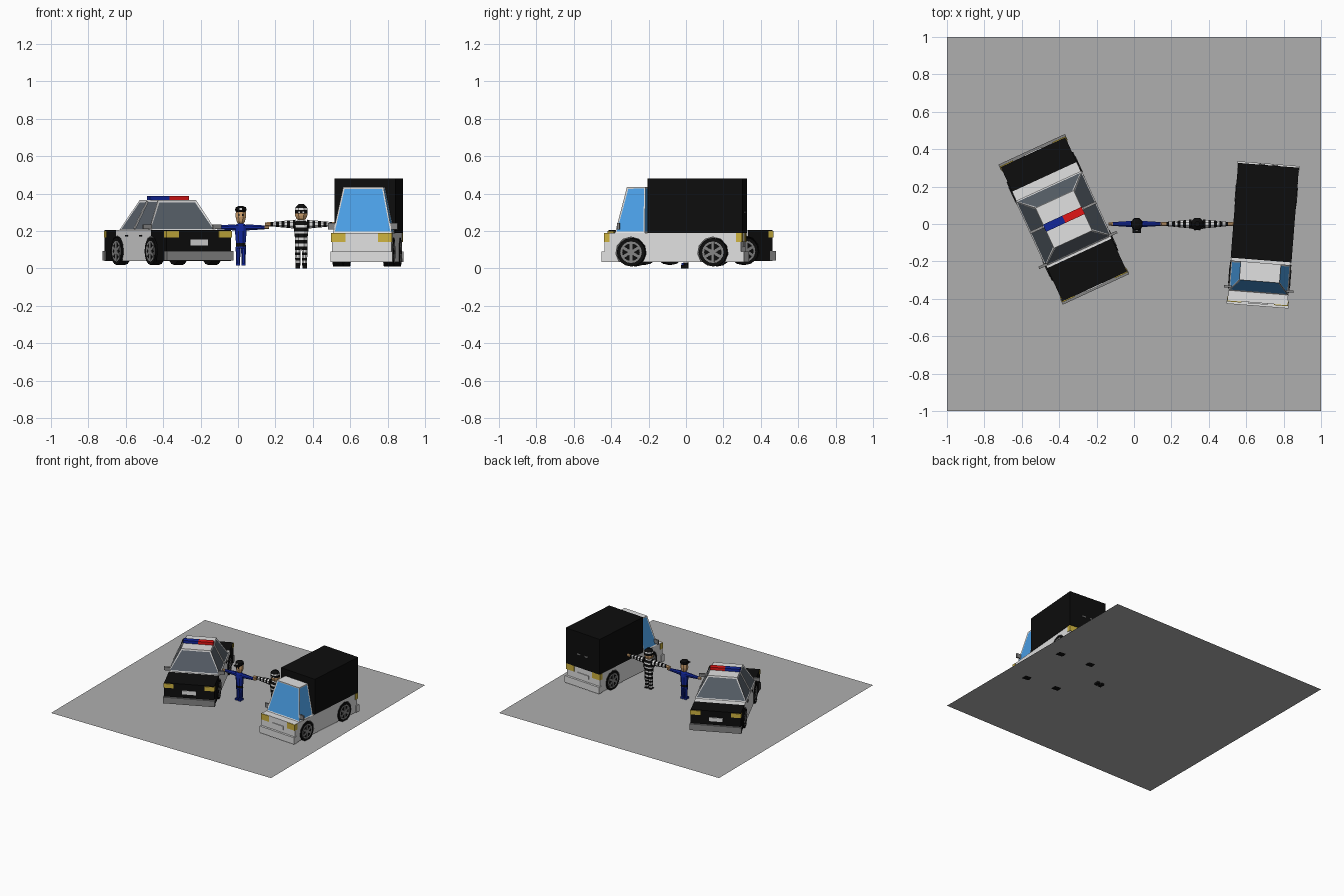
import bpy, bmesh, math
from mathutils import Matrix, Vector

if "Cube" in bpy.data.objects:
    bpy.data.objects.remove(bpy.data.objects["Cube"])

COLOURS = {
    "ground_grey": (0.43, 0.43, 0.43), "white": (0.75, 0.75, 0.75), "black": (0.004, 0.004, 0.004),
    "trim_grey": (0.23, 0.23, 0.23), "lamp_yellow": (0.62, 0.45, 0.05), "blue": (0.006, 0.02, 0.33),
    "red": (0.75, 0.008, 0.008), "glass_blue": (0.07, 0.35, 0.8), "glass_grey": (0.1, 0.12, 0.145),
    "skin": (0.65, 0.37, 0.16)}
MATS = {}
for n, c in COLOURS.items():
    MATS[n] = bpy.data.materials.new(n)
    MATS[n].diffuse_color = (*c, 1)
I = Matrix.Identity(4)


def finish(bm, name, mats, M=I):
    bmesh.ops.recalc_face_normals(bm, faces=bm.faces)
    me = bpy.data.meshes.new(name)
    bm.to_mesh(me)
    bm.free()
    for m in mats:
        me.materials.append(MATS[m])
    me.transform(M)
    ob = bpy.data.objects.new(name, me)
    bpy.context.collection.objects.link(ob)
    return ob


def box(name, c, s, mat, M=I):
    bm = bmesh.new()
    bmesh.ops.create_cube(bm, size=1, matrix=Matrix.Translation(c) @ Matrix.Diagonal((*s, 1)))
    return finish(bm, name, [mat], M)


def cabin(name, base, top, z0, z1, glass, M, frame=0.014):
    """Tapered cabin; base/top = (half width, front y, back y); inset windows."""
    bm = bmesh.new()
    rings = []
    for (w, f, b), z in ((base, z0), (top, z1)):
        rings.append([bm.verts.new(p) for p in ((-w, f, z), (w, f, z), (w, b, z), (-w, b, z))])
    lo, hi = rings
    sides = [bm.faces.new((lo[i], lo[(i + 1) % 4], hi[(i + 1) % 4], hi[i])) for i in range(4)]
    bm.faces.new(hi)
    bm.faces.new(lo)
    bmesh.ops.recalc_face_normals(bm, faces=bm.faces)
    bmesh.ops.inset_individual(bm, faces=sides, thickness=frame, depth=-0.003)
    for f in sides:
        f.material_index = 1
    return finish(bm, name, ["white", glass], M)


def chassis(name, y0, y1, hw, z0, z1, axles, zc, r, mats, split, M):
    """Side profile with wheel arches, extruded across the width."""
    pts = [(y0, z1), (y0, z0)]
    s0 = math.asin((zc - z0) / r)
    for a in axles:
        for i in range(9):
            t = math.pi + s0 - (math.pi + 2 * s0) * i / 8
            pts.append((a + r * math.cos(t), zc + r * math.sin(t)))
    pts += [(y1, z0), (y1, z1)]
    bm = bmesh.new()
    f = bm.faces.new([bm.verts.new((-hw, y, z)) for y, z in pts])
    ext = bmesh.ops.extrude_face_region(bm, geom=[f])["geom"]
    bmesh.ops.translate(bm, vec=(2 * hw, 0, 0), verts=[v for v in ext if isinstance(v, bmesh.types.BMVert)])
    if not any(abs(g.calc_center_median().x + hw) < 1e-4 for g in bm.faces):
        bm.faces.new([v for v in bm.verts if v.co.x < 0])
    if split:
        for y in split:
            bmesh.ops.bisect_plane(bm, geom=bm.verts[:] + bm.edges[:] + bm.faces[:],
                                   plane_co=(0, y, 0), plane_no=(0, 1, 0))
        for g in bm.faces:
            if split[0] < g.calc_center_bounds().y < split[1]:
                g.material_index = 1
    return finish(bm, name, mats, M)


def wheel(name, x, y, z, r, w, M):
    s = 1 if x > 0 else -1
    rot = Matrix.Rotation(math.pi / 2, 4, 'Y')
    bm = bmesh.new()
    bmesh.ops.create_cone(bm, cap_ends=True, segments=16, radius1=r, radius2=r, depth=w,
                          matrix=Matrix.Translation((x, y, z)) @ rot)
    out = [f for f in bm.faces if len(f.verts) > 4 and s * (f.calc_center_median().x - x) > 0]
    bmesh.ops.inset_region(bm, faces=out, thickness=r * 0.24)
    # rim ring and recessed dark centre
    ring = bmesh.ops.inset_region(bm, faces=out, thickness=r * 0.14)["faces"]
    for f in ring:
        f.material_index = 1
    # spokes
    for k in range(6):
        m = (Matrix.Translation((x + s * w / 2, y, z)) @ Matrix.Rotation(k * math.pi / 3, 4, 'X')
             @ Matrix.Translation((0, 0, r * 0.34)) @ Matrix.Diagonal((0.006, r * 0.2, r * 0.68, 1)))
        vs = bmesh.ops.create_cube(bm, size=1, matrix=m)["verts"]
        for f in {f for v in vs for f in v.link_faces}:
            f.material_index = 1
    finish(bm, name, ["black", "trim_grey"], M)


def tube(name, c, axis, rings, mats, n=8):
    """Rings (t, a, b) along z or x around centre c; one colour per band, cycling."""
    names = list(dict.fromkeys(mats))
    bm = bmesh.new()
    loops = []
    for t, a, b in rings:
        lp = []
        for i in range(n):
            u = math.cos(2 * math.pi * (i + .5) / n), math.sin(2 * math.pi * (i + .5) / n)
            p = (a * u[0], b * u[1], t) if axis == 'z' else (t, a * u[0], b * u[1])
            lp.append(bm.verts.new(Vector(c) + Vector(p)))
        loops.append(lp)
    for k in range(len(loops) - 1):
        for i in range(n):
            j = (i + 1) % n
            f = bm.faces.new((loops[k][i], loops[k][j], loops[k + 1][j], loops[k + 1][i]))
            f.material_index = names.index(mats[k % len(mats)])
    bm.faces.new(loops[0]).material_index = names.index(mats[0])
    bm.faces.new(loops[-1]).material_index = names.index(mats[(len(loops) - 2) % len(mats)])
    return finish(bm, name, names)


def bands(t0, t1, r0, r1, n, flat=1.0):
    return [(t0 + (t1 - t0) * i / n, r0 + (r1 - r0) * i / n, (r0 + (r1 - r0) * i / n) * flat) for i in range(n + 1)]


def vehicle_trim(pre, hw, y0, y1, zl, hl, zp, zb, hb, M):
    """Bumpers, lamps and plates, same at both ends."""
    for end, y, d in (("front", y0, -1), ("rear", y1, 1)):
        box(f"{pre}_{end}_bumper", (0, y, zb), (2 * hw + 0.012, 0.034, hb),
            "trim_grey" if pre == "patrol" else "white", M)
        box(f"{pre}_{end}_plate", (0, y + d * 0.002, zp), (0.105, 0.008, 0.03), "white", M)
        for s in (-1, 1):
            box(f"{pre}_{end}_lamp", (s * (hw - 0.035), y - d * 0.01, zl), (0.076, 0.03, hl), "lamp_yellow", M)


# ground sheet
bm = bmesh.new()
bmesh.ops.create_grid(bm, x_segments=1, y_segments=1, size=1, matrix=Matrix.Translation((0, 0, 0.015)))
finish(bm, "ground_sheet", ["ground_grey"])

# patrol car
C = Matrix.Translation((-0.375, 0.025, 0)) @ Matrix.Rotation(math.radians(24.7), 4, 'Z')
axles = (-0.2, 0.235)
chassis("patrol_body", -0.395, 0.395, 0.19, 0.04, 0.205, axles, 0.092, 0.082, ["black", "white"], (-0.2, 0.25), C)
cabin("patrol_cabin", (0.195, -0.187, 0.195), (0.112, -0.118, 0.118), 0.205, 0.365, "glass_grey", C)
vehicle_trim("patrol", 0.19, -0.395, 0.395, 0.183, 0.034, 0.138, 0.068, 0.05, C)
for s, col in ((-1, "blue"), (1, "red")):
    box("beacon_" + col, (s * 0.057, 0, 0.376), (0.114, 0.042, 0.022), col, C)
    box("patrol_mirror", (s * 0.205, -0.18, 0.222), (0.05, 0.014, 0.026), "trim_grey", C)
    # door pillar
    a = math.atan2(0.083, 0.16)
    P = C @ Matrix.Translation((s * 0.1545, 0.01, 0.285)) @ Matrix.Rotation(-s * a, 4, 'Y')
    box("patrol_pillar", (0, 0, 0), (0.006, 0.014, 0.165), "white", P)
    for y in (-0.07, 0.11):
        box("patrol_door_handle", (s * 0.191, y, 0.175), (0.006, 0.03, 0.009), "black", C)
    for y in axles:
        wheel("patrol_wheel", s * 0.168, y, 0.092, 0.073, 0.055, C)

# cargo truck
T = Matrix.Translation((0.69, -0.058, 0)) @ Matrix.Rotation(math.radians(-4.5), 4, 'Z')
axles = (-0.224, 0.215)
chassis("truck_body", -0.365, 0.365, 0.16, 0.035, 0.19, axles, 0.086, 0.082, ["white"], None, T)
box("truck_cargo_box", (0, 0.119, 0.335), (0.326, 0.508, 0.29), "black", T)
cabin("truck_cabin", (0.158, -0.31, -0.15), (0.108, -0.25, -0.15), 0.19, 0.435, "glass_blue", T, 0.012)
vehicle_trim("truck", 0.16, -0.365, 0.365, 0.165, 0.048, 0.13, 0.062, 0.055, T)
for s in (-1, 1):
    box("truck_mirror", (s * 0.167, -0.29, 0.225), (0.04, 0.012, 0.035), "trim_grey", T)
    box("cargo_door_handle", (s * 0.035, 0.374, 0.3), (0.03, 0.008, 0.009), "trim_grey", T)
    for y in axles:
        wheel("truck_wheel", s * 0.136, y, 0.086, 0.076, 0.055, T)

# officer
X = 0.015
tube("officer_torso", (X, 0, 0), 'z', [(0.105, .028, .022), (0.118, .029, .023), (0.135, .028, .022),
     (0.2, .034, .024), (0.228, .036, .022), (0.242, .014, .014)], ["blue", "black", "blue", "blue", "blue"])
tube("officer_head", (X, 0, 0), 'z', [(0.236, .012, .012), (0.25, .024, .024), (0.275, .03, .03),
     (0.303, .029, .029), (0.312, .033, .035), (0.326, .03, .032), (0.333, .014, .014)],
     ["skin", "skin", "skin", "black", "black", "black"])
box("officer_cap_peak", (X, -0.034, 0.304), (0.045, 0.026, 0.006), "black")
box("officer_cap_badge", (X, -0.034, 0.318), (0.014, 0.006, 0.01), "white")
for s in (-1, 1):
    tube("officer_arm", (X, 0, 0.219), 'x', bands(s * 0.028, s * 0.128, .018, .011, 2), ["blue"])
    tube("officer_hand", (X, 0, 0.219), 'x', bands(s * 0.126, s * 0.152, .011, .009, 1), ["skin"])
    tube("officer_leg", (X + s * 0.0145, 0, 0), 'z', bands(0.022, 0.115, .011, .0145, 2), ["blue"])
    box("officer_shoe", (X + s * 0.0145, -0.006, 0.022), (0.02, 0.038, 0.014), "blue")
    box("officer_eye", (X + s * 0.01, -0.0275, 0.285), (0.007, 0.006, 0.009), "black")

# robber in striped clothes
X = 0.338
stripes = ["black", "white"]
tube("robber_torso", (X, 0, 0), 'z', [(0.1, .034, .025), (0.118, .036, .026), (0.132, .036, .026),
     (0.152, .036, .026), (0.165, .037, .027), (0.186, .039, .027), (0.198, .041, .028), (0.219, .043, .028),
     (0.231, .043, .027), (0.252, .03, .022), (0.262, .016, .016)], stripes)
tube("robber_head", (X, 0, 0), 'z', [(0.255, .014, .014), (0.266, .028, .028), (0.282, .035, .034),
     (0.292, .036, .035), (0.304, .036, .035), (0.312, .037, .036), (0.322, .035, .034),
     (0.33, .031, .031), (0.344, .014, .014)],
     ["skin", "skin", "skin", "black", "black", "white", "black", "black"])
for s in (-1, 1):
    tube("robber_sleeve", (X, 0, 0.236), 'x', bands(s * 0.03, s * 0.165, .026, .012, 9), stripes)
    tube("robber_hand", (X, 0, 0.236), 'x', bands(s * 0.164, s * 0.194, .013, .01, 1), ["skin"])
    tube("robber_leg", (X + s * 0.018, 0, 0), 'z', bands(0.014, 0.112, .014, .017, 7), stripes)
    box("robber_shoe", (X + s * 0.018, -0.006, 0.009), (0.024, 0.04, 0.018), "black")
    box("robber_eye", (X + s * 0.012, -0.033, 0.299), (0.009, 0.006, 0.007), "white")

for m in bpy.data.materials:
    if m.users and not m.is_grease_pencil:
        m.use_nodes = True
        m.node_tree.nodes["Principled BSDF"].inputs["Base Color"].default_value = m.diffuse_color
